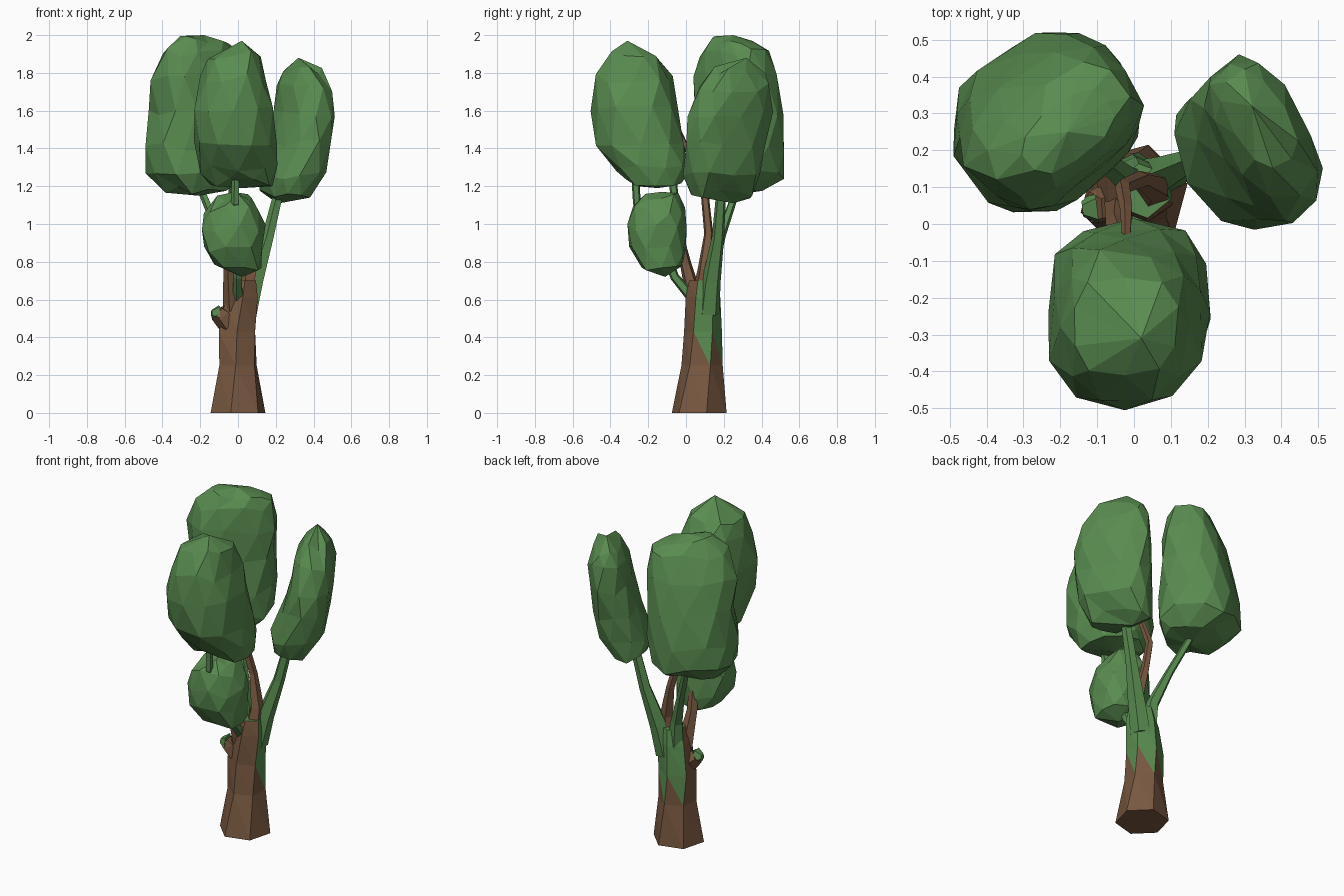
import bpy, bmesh, math, random
from mathutils import Vector

random.seed(4)


def material(name, color):
    m = bpy.data.materials.new(name)
    m.diffuse_color = (*color, 1)
    return m


GREEN = material("leaf green", (0.10, 0.26, 0.08))
BROWN = material("bark brown", (0.19, 0.098, 0.052))


def loft(name, rings, mats, bottom=None, top=None):
    """Join rings of points with triangles, close the ends at the poles."""
    bm = bmesh.new()
    rows = [[bm.verts.new(p) for p in r] for r in rings]
    n = len(rows[0])
    for a, b in zip(rows, rows[1:]):
        for i in range(n):
            j = (i + 1) % n
            bm.faces.new((a[i], a[j], b[i]))
            bm.faces.new((a[j], b[j], b[i]))
    for row, pole in ((rows[0], bottom), (rows[-1], top)):
        if pole is None:
            bm.faces.new(row)
        else:
            p = bm.verts.new(pole)
            for i in range(n):
                bm.faces.new((row[i], row[(i + 1) % n], p))
    bmesh.ops.recalc_face_normals(bm, faces=bm.faces)
    me = bpy.data.meshes.new(name)
    bm.to_mesh(me)
    bm.free()
    for m in mats:
        me.materials.append(m)
    ob = bpy.data.objects.new(name, me)
    bpy.context.collection.objects.link(ob)
    return ob


def crown(name, levels, bottom, top, sides=10, turn=0.0):
    """Lumpy leaf mass from levels of (z, centre x, centre y, radius 1, radius 2)."""
    rings = []
    c, s = math.cos(turn), math.sin(turn)
    for k, (z, cx, cy, ra, rb) in enumerate(levels):
        ring = []
        for i in range(sides):
            t = 2 * math.pi * (i + 0.5 * k) / sides
            f = random.uniform(0.96, 1.07)
            u = ra * f * math.copysign(abs(math.cos(t)) ** 0.8, math.cos(t))
            v = rb * f * math.copysign(abs(math.sin(t)) ** 0.8, math.sin(t))
            ring.append((cx + u * c - v * s, cy + u * s + v * c,
                         z + random.uniform(-0.025, 0.025)))
        rings.append(ring)
    return loft(name, rings, [GREEN], bottom, top)


def limb(name, path, mat, sides=5):
    """Tapered branch through points of (x, y, z, radius)."""
    pts = [Vector(p[:3]) for p in path]
    rings = []
    for k, p in enumerate(pts):
        d = (pts[min(k + 1, len(pts) - 1)] - pts[max(k - 1, 0)]).normalized()
        side = d.cross(Vector((0, 1, 0.1))).normalized()
        up = d.cross(side)
        rings.append([p + path[k][3] * (math.cos(t) * side + math.sin(t) * up)
                      for t in (2 * math.pi * i / sides for i in range(sides))])
    return loft(name, rings, [mat])


# Leaf masses
crown("front_crown", [
    (1.22, 0.02, -0.165, 0.165, 0.15), (1.29, 0.0, -0.18, 0.205, 0.185),
    (1.43, -0.02, -0.24, 0.22, 0.23), (1.6, -0.025, -0.275, 0.205, 0.235),
    (1.77, -0.02, -0.28, 0.175, 0.205), (1.89, -0.025, -0.28, 0.145, 0.135)],
    (0.02, -0.15, 1.19), (0.02, -0.31, 1.97))
crown("back_left_crown", [
    (1.18, -0.225, 0.25, 0.165, 0.15), (1.26, -0.245, 0.275, 0.235, 0.22),
    (1.41, -0.245, 0.275, 0.25, 0.21), (1.6, -0.23, 0.275, 0.245, 0.19),
    (1.78, -0.22, 0.265, 0.25, 0.165), (1.91, -0.2, 0.255, 0.215, 0.125),
    (1.975, -0.18, 0.25, 0.14, 0.075)],
    (-0.21, 0.24, 1.15), (-0.18, 0.25, 2.0), 11, 0.66)
crown("right_crown", [
    (1.16, 0.25, 0.19, 0.175, 0.1), (1.25, 0.285, 0.185, 0.205, 0.15),
    (1.42, 0.32, 0.21, 0.22, 0.128), (1.58, 0.348, 0.235, 0.225, 0.122),
    (1.72, 0.353, 0.26, 0.2, 0.11), (1.81, 0.34, 0.28, 0.14, 0.075)],
    (0.22, 0.25, 1.11), (0.32, 0.32, 1.88), 10, -1.08)
crown("small_crown", [
    (0.765, 0.0, -0.13, 0.125, 0.11), (0.86, -0.025, -0.15, 0.155, 0.145),
    (0.98, -0.03, -0.155, 0.165, 0.15), (1.08, -0.03, -0.145, 0.145, 0.135),
    (1.14, -0.02, -0.13, 0.09, 0.09)],
    (0.02, -0.11, 0.72), (-0.02, -0.13, 1.17), 9)

# Trunk, green on the upper back
levels = [(0, 0, 0.07, 0.15, 0.15), (0.25, 0, 0.085, 0.108, 0.11),
          (0.43, -0.005, 0.09, 0.11, 0.1), (0.61, 0.015, 0.09, 0.098, 0.092),
          (0.7, 0.025, 0.09, 0.075, 0.075)]
rings = []
for z, cx, cy, rx, ry in levels:
    rings.append([(cx + rx * math.cos(t), cy + ry * math.sin(t), z)
                  for t in (math.pi * (i + 0.25) / 3 + z * 0.6 for i in range(6))])
trunk = loft("trunk", rings, [BROWN, GREEN])
for f in trunk.data.polygons:
    if f.center.z > 0.35 and f.center.y + 0.25 * f.center.x > 0.09:
        f.material_index = 1

# Main limbs
limb("right_limb", [(0.05, 0.12, 0.53, 0.06), (0.09, 0.135, 0.7, 0.052),
                    (0.16, 0.17, 0.93, 0.034), (0.23, 0.19, 1.22, 0.026)], GREEN)
limb("back_left_limb", [(-0.01, 0.11, 0.55, 0.055), (-0.03, 0.13, 0.75, 0.037),
                        (-0.1, 0.19, 0.95, 0.024), (-0.21, 0.28, 1.22, 0.02)], GREEN)
limb("middle_limb", [(0.04, 0.08, 0.58, 0.06), (0.06, 0.1, 0.76, 0.04),
                     (0.02, 0.12, 0.95, 0.025), (-0.03, 0.1, 1.15, 0.022),
                     (-0.02, 0.04, 1.32, 0.018), (-0.02, -0.04, 1.5, 0.012)], BROWN)
limb("front_limb", [(-0.03, 0.06, 0.55, 0.05), (-0.045, 0.0, 0.78, 0.032),
                    (-0.03, -0.04, 0.95, 0.024)], BROWN)

# Green twigs at the front
limb("front_twig", [(-0.03, -0.03, 0.92, 0.024), (-0.02, -0.06, 1.1, 0.023),
                    (-0.02, -0.07, 1.27, 0.022)], GREEN)
limb("outer_twig", [(-0.02, -0.2, 1.02, 0.022), (-0.015, -0.26, 1.11, 0.022),
                    (-0.01, -0.27, 1.28, 0.022)], GREEN)
limb("small_crown_twig", [(0.0, 0.04, 0.6, 0.03), (0.0, -0.06, 0.72, 0.025),
                          (0.0, -0.11, 0.85, 0.025)], GREEN)

# Side knot with a green tip
limb("knot", [(-0.05, 0.06, 0.46, 0.05), (-0.085, 0.05, 0.51, 0.052),
              (-0.11, 0.045, 0.53, 0.045)], BROWN)
limb("knot_tip", [(-0.1, 0.045, 0.525, 0.05), (-0.14, 0.04, 0.525, 0.022)], GREEN)
